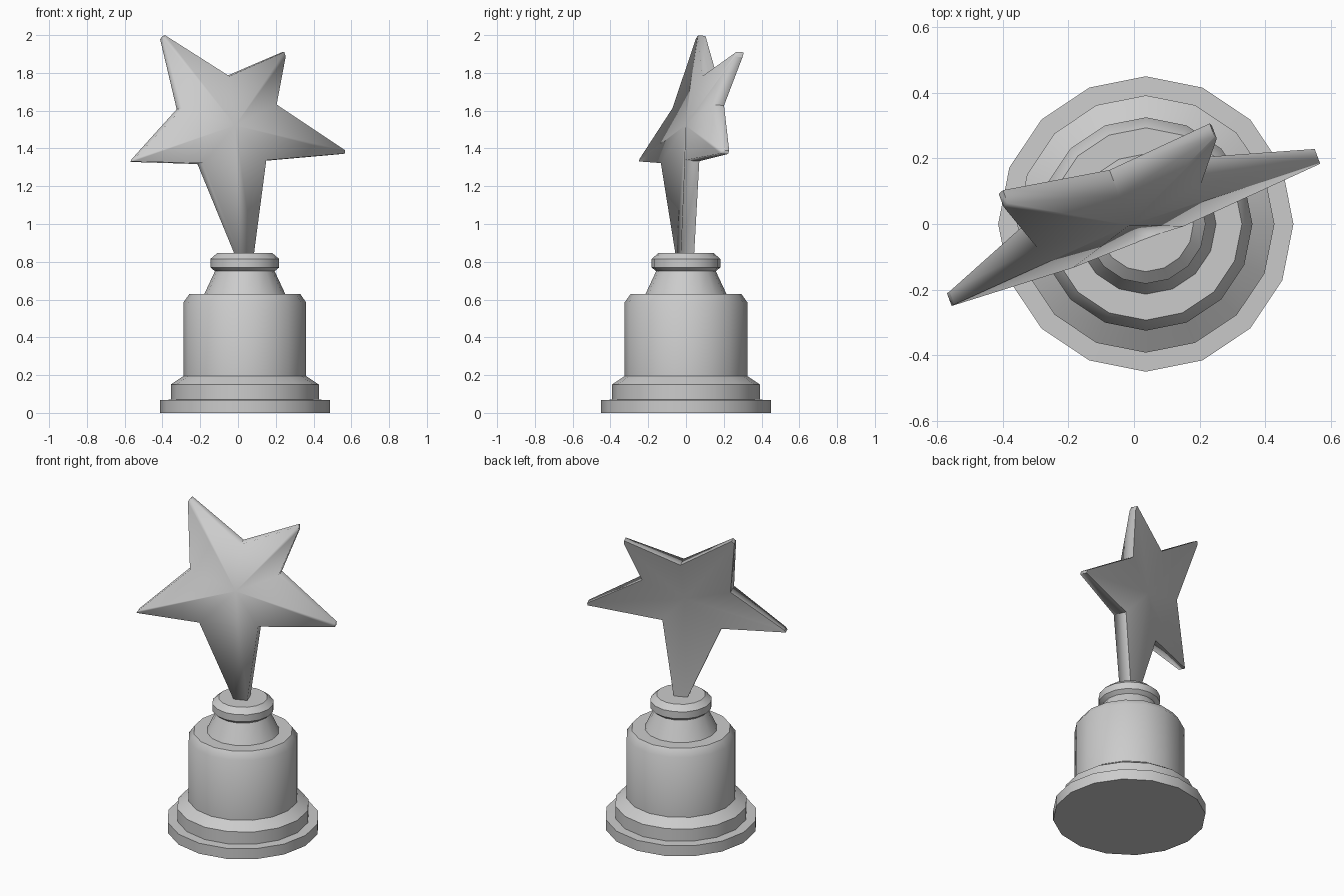
import bpy, bmesh, math
from mathutils import Vector

if "Cube" in bpy.data.objects:
    bpy.data.objects.remove(bpy.data.objects["Cube"])

CX = 0.036  # axis of the pedestal


def link(name, bm):
    bmesh.ops.recalc_face_normals(bm, faces=bm.faces)
    me = bpy.data.meshes.new(name)
    bm.to_mesh(me)
    bm.free()
    ob = bpy.data.objects.new(name, me)
    bpy.context.collection.objects.link(ob)
    return ob


def lathe(name, profile, sides=16):
    """Turn (radius, z) points around the pedestal axis, capped at both ends."""
    bm = bmesh.new()
    rings = []
    for r, z in profile:
        rings.append([bm.verts.new((CX + r * math.cos(2 * math.pi * i / sides),
                                    r * math.sin(2 * math.pi * i / sides), z))
                      for i in range(sides)])
    for a, b in zip(rings, rings[1:]):
        for i in range(sides):
            j = (i + 1) % sides
            bm.faces.new((a[i], a[j], b[j], b[i]))
    bm.faces.new(rings[0][::-1])
    bm.faces.new(rings[-1])
    ob = link(name, bm)
    bpy.ops.object.select_all(action='DESELECT')
    ob.select_set(True)
    bpy.context.view_layer.objects.active = ob
    bpy.ops.object.shade_smooth_by_angle(angle=math.radians(40))
    return ob


# Stepped pedestal, drum and collar in one turned profile
lathe("pedestal", [
    (0.45, 0), (0.45, 0.068), (0.392, 0.07), (0.392, 0.15), (0.325, 0.195),
    (0.325, 0.585), (0.293, 0.63), (0.214, 0.63), (0.158, 0.75),
    (0.182, 0.77), (0.182, 0.815), (0.145, 0.847)])

# Star outline seen from the front: (x, z, half thickness)
TIP, INNER = 0.021, 0.042
outline = [
    (0.00, 0.83, 0.038), (0.07, 0.83, 0.038),        # foot
    (0.135, 1.335, INNER),
    (0.56, 1.372, TIP), (0.558, 1.39, TIP),          # right point
    (0.19, 1.63, INNER),
    (0.245, 1.885, TIP), (0.238, 1.91, TIP),         # upper right point
    (-0.06, 1.78, INNER),
    (-0.392, 1.997, TIP), (-0.405, 1.98, TIP),       # upper left point
    (-0.31, 1.61, INNER),
    (-0.555, 1.345, TIP), (-0.563, 1.33, TIP),       # left point
    (-0.20, 1.32, INNER)]
NORMAL = Vector((0.35, -0.93, 0.06))


def on_star(x, z, off):
    # turned about z, with the upper half leaning back
    y = 0.375 * (x - 0.035) + 0.38 * max(0, z - 1.34) - 0.006
    return Vector((x, y, z)) + NORMAL * off


# Star plate: front and back fans joined by a rim
bm = bmesh.new()
front = [bm.verts.new(on_star(x, z, t)) for x, z, t in outline]
back = [bm.verts.new(on_star(x, z, -t)) for x, z, t in outline]
front_mid = bm.verts.new(on_star(-0.03, 1.52, 0.045))
back_mid = bm.verts.new(on_star(-0.03, 1.52, -0.045))
n = len(outline)
for i in range(n):
    j = (i + 1) % n
    bm.faces.new((front_mid, front[i], front[j]))
    bm.faces.new((back_mid, back[j], back[i]))
    bm.faces.new((front[i], back[i], back[j], front[j]))
for f in bm.faces:
    f.smooth = True
# Crisp back edge and crisp corners along the rim, soft front edge
for i in range(n):
    bm.edges.get((back[i], back[(i + 1) % n])).smooth = False
    bm.edges.get((front[i], back[i])).smooth = False
link("star", bm)
